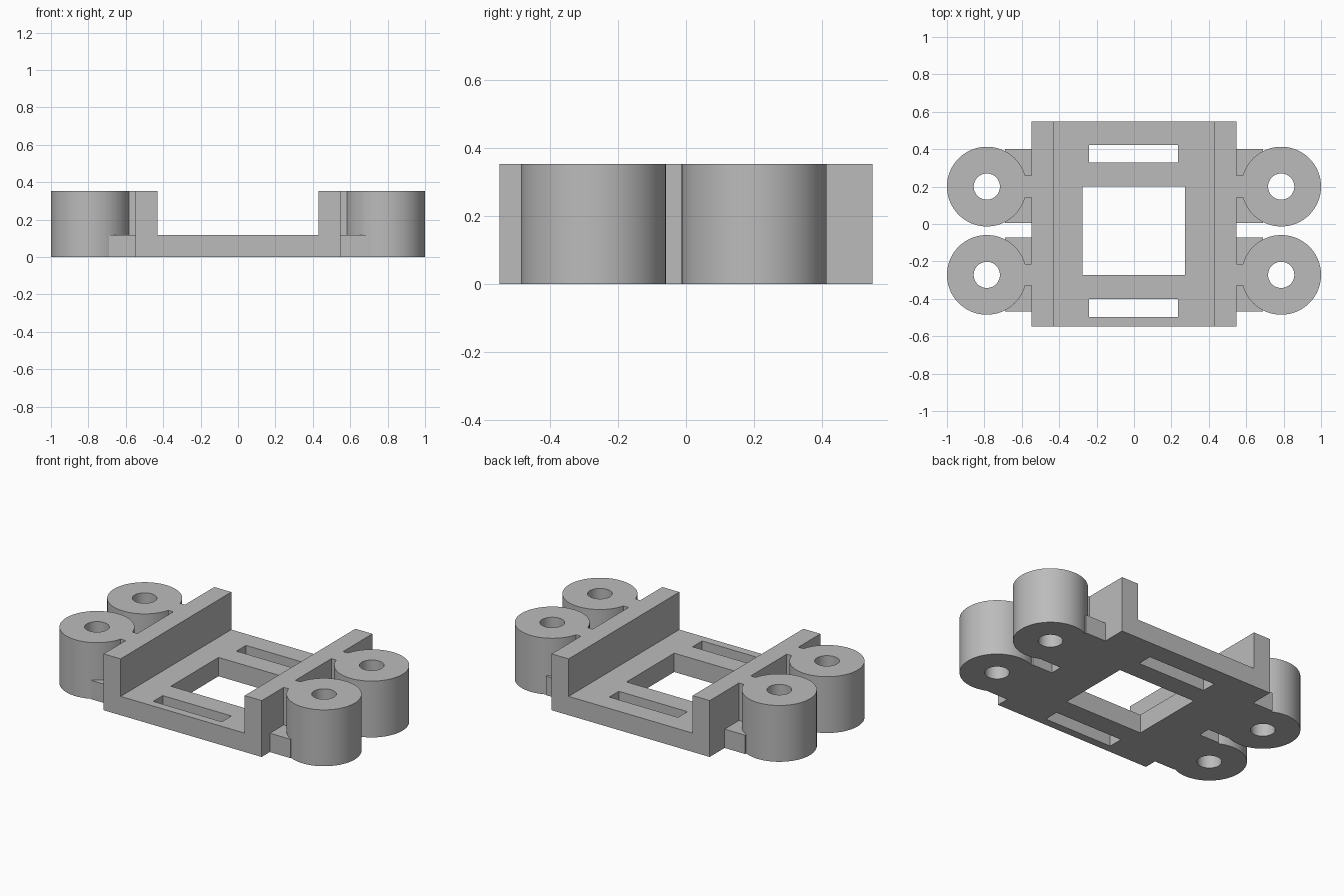
import bpy, bmesh, math

if "Cube" in bpy.data.objects:
    bpy.data.objects.remove(bpy.data.objects["Cube"])

GREY = bpy.data.materials.new("plain grey")
GREY.diffuse_color = (0.5, 0.5, 0.5, 1)
GREY.use_nodes = True
GREY.node_tree.nodes["Principled BSDF"].inputs["Base Color"].default_value = GREY.diffuse_color

EDGE = 0.548        # half size of the square plate
WALL_IN = 0.43      # inner face of the side walls
LOW, HIGH = 0.118, 0.353
BOSS_X, BOSS_R, HOLE_R = 0.787, 0.213, 0.07
BOSS_YS = (0.2, -0.272)


def finish(name, bm):
    bmesh.ops.recalc_face_normals(bm, faces=bm.faces)
    mesh = bpy.data.meshes.new(name)
    bm.to_mesh(mesh)
    bm.free()
    mesh.materials.append(GREY)
    obj = bpy.data.objects.new(name, mesh)
    bpy.context.collection.objects.link(obj)
    return obj


def box(name, x0, x1, y0, y1, z0, z1):
    bm = bmesh.new()
    bmesh.ops.create_cube(bm, size=1)
    for v in bm.verts:
        v.co = ((x0 + x1) / 2 + v.co.x * (x1 - x0),
                (y0 + y1) / 2 + v.co.y * (y1 - y0),
                (z0 + z1) / 2 + v.co.z * (z1 - z0))
    return finish(name, bm)


def tube(name, cx, cy, outer, inner, z0, z1, n=96):
    """Closed tube made by sweeping a rectangular section round its axis."""
    bm = bmesh.new()
    section = ((outer, z0), (outer, z1), (inner, z1), (inner, z0))
    rings = []
    for i in range(n):
        a = 2 * math.pi * i / n
        rings.append([bm.verts.new((cx + r * math.cos(a), cy + r * math.sin(a), z))
                      for r, z in section])
    for i in range(n):
        a, b = rings[i], rings[(i + 1) % n]
        for j in range(4):
            k = (j + 1) % 4
            bm.faces.new((a[j], b[j], b[k], a[k]))
    obj = finish(name, bm)
    bpy.ops.object.select_all(action='DESELECT')
    bpy.context.view_layer.objects.active = obj
    obj.select_set(True)
    bpy.ops.object.shade_smooth_by_angle(angle=math.radians(30))
    return obj


# Base plate with a central window and two strap slots
plate = box("base_plate", -EDGE, EDGE, -EDGE, EDGE, 0, LOW)
openings = {"window": (-0.275, 0.272, -0.272, 0.2),
            "back_slot": (-0.24, 0.236, 0.328, 0.422),
            "front_slot": (-0.24, 0.236, -0.497, -0.402)}
for name, rect in openings.items():
    cutter = box(name + "_cutter", *rect, -0.1, LOW + 0.1)
    cutter.hide_render = True
    cutter.hide_viewport = True
    cutter.display_type = 'WIRE'
    mod = plate.modifiers.new(name, 'BOOLEAN')
    mod.operation = 'DIFFERENCE'
    mod.solver = 'EXACT'
    mod.object = cutter

for side, s in (("left", -1), ("right", 1)):
    def side_box(name, a, b, *rest):
        return box(f"{side}_{name}", min(s * a, s * b), max(s * a, s * b), *rest)

    # Side wall standing on the plate
    side_box("wall", WALL_IN, EDGE, -EDGE, EDGE, LOW, HIGH)

    for end, y in zip(("back", "front"), BOSS_YS):
        # Round boss with a through hole, tall neck and low foot to the plate
        tube(f"{side}_{end}_boss", s * BOSS_X, y, BOSS_R, HOLE_R, 0, HIGH)
        side_box(f"{end}_neck", EDGE, 0.6, y - 0.058, y + 0.058, 0, HIGH)
        side_box(f"{end}_foot", EDGE, 0.69, y - 0.195, y + 0.2, 0, LOW)
